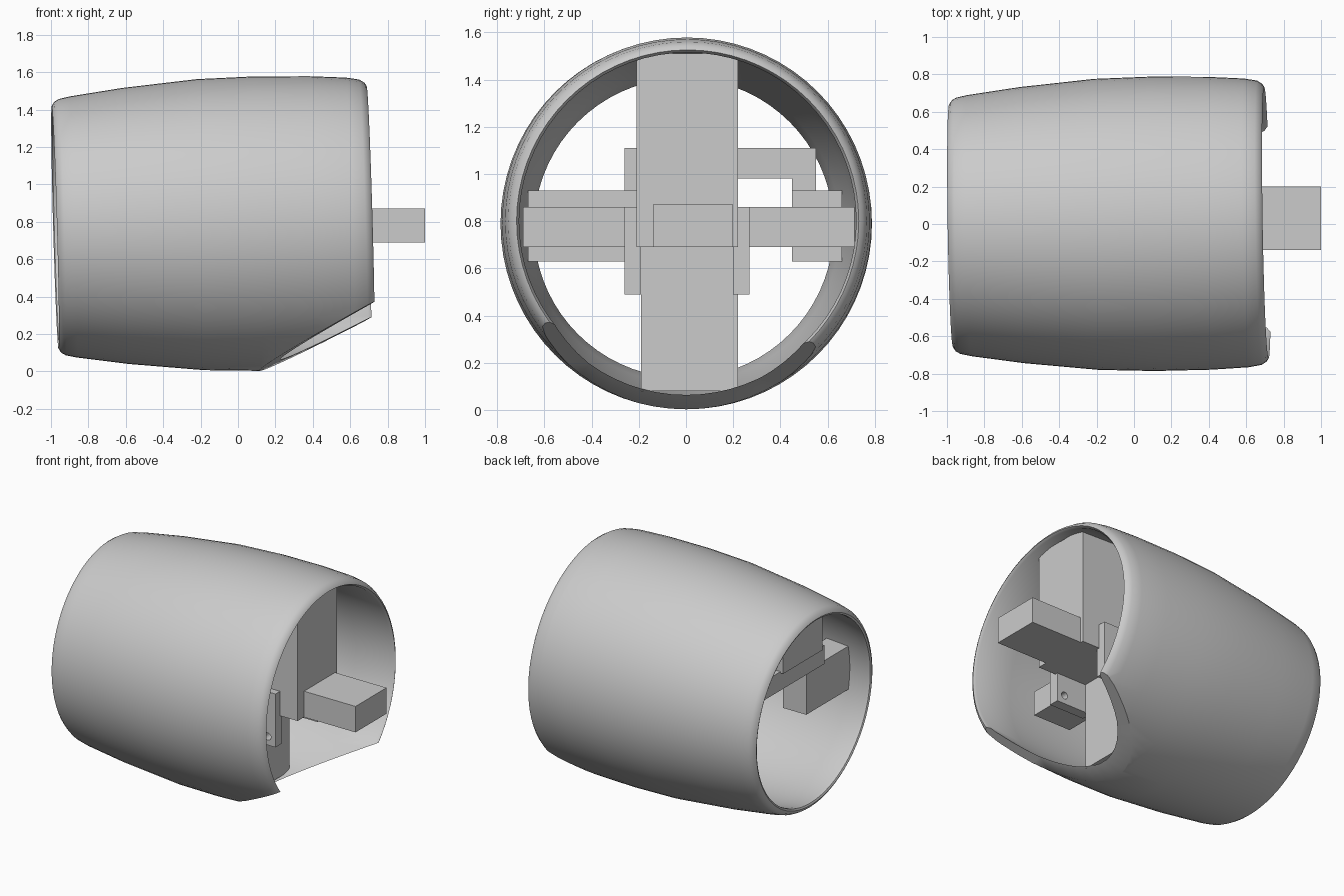
import bpy, bmesh, math
from mathutils import Vector

cube = bpy.data.objects.get("Cube")
if cube:
    bpy.data.objects.remove(cube, do_unlink=True)

grey = bpy.data.materials.new("light_grey")
grey.use_nodes = True
grey.diffuse_color = (0.6, 0.6, 0.6, 1)
grey.node_tree.nodes["Principled BSDF"].inputs["Base Color"].default_value = (0.6, 0.6, 0.6, 1)


def finish(name, bm):
    bmesh.ops.recalc_face_normals(bm, faces=bm.faces)
    mesh = bpy.data.meshes.new(name)
    bm.to_mesh(mesh)
    bm.free()
    mesh.materials.append(grey)
    obj = bpy.data.objects.new(name, mesh)
    bpy.context.collection.objects.link(obj)
    return obj


def box(name, xs, ys, zs):
    bm = bmesh.new()
    bmesh.ops.create_cube(bm, size=1)
    for v in bm.verts:
        v.co = [lo + (c + 0.5) * (hi - lo) for c, (lo, hi) in zip(v.co, (xs, ys, zs))]
    return finish(name, bm)


def drill(obj, centre, axis, radius):
    # round hole cut by a hidden cylinder
    bm = bmesh.new()
    bmesh.ops.create_cone(bm, cap_ends=True, segments=20, radius1=radius, radius2=radius, depth=0.2)
    turn = Vector((0, 0, 1)).rotation_difference(Vector(axis))
    for v in bm.verts:
        v.co = turn @ v.co + Vector(centre)
    cutter = finish(obj.name + "_hole_cutter", bm)
    cutter.hide_render = True
    cutter.hide_viewport = True
    mod = obj.modifiers.new("hole", "BOOLEAN")
    mod.operation = "DIFFERENCE"
    mod.object = cutter


# barrel shell: closed wall profile (x, radius) swept around a slightly tilted axis
profile = [(-.978, .648), (-.965, .67), (-.94, .685), (-.88, .698), (-.6, .738), (-.2, .778),
           (.1, .787), (.4, .783), (.6, .772), (.67, .76), (.698, .742), (.708, .725),
           (.69, .714), (.4, .728), (0, .728), (-.4, .71), (-.8, .66), (-.95, .635), (-.972, .636)]
SEG = 72
bm = bmesh.new()
rings = []
for i in range(SEG):
    a = math.tau * i / SEG
    ring = []
    for x, r in profile:
        y, h = r * math.cos(a), r * math.sin(a)
        ring.append(bm.verts.new((x - .028 * h - .016 * y, y + .01 * x, .788 + h + .018 * x)))
    rings.append(ring)
n = len(profile)
for i in range(SEG):
    p, q = rings[i], rings[(i + 1) % SEG]
    for j in range(n):
        k = (j + 1) % n
        bm.faces.new((p[j], p[k], q[k], q[j]))

# sloping cut under the open end
cut = bmesh.ops.bisect_plane(bm, geom=bm.verts[:] + bm.edges[:] + bm.faces[:],
                             plane_co=(.13, 0, .01), plane_no=(.54, -.067, -1), clear_outer=True)
rim = [e for e in cut["geom_cut"] if isinstance(e, bmesh.types.BMEdge)]
bmesh.ops.triangle_fill(bm, edges=rim, use_beauty=True)
shell = finish("barrel_shell", bm)
bpy.ops.object.select_all(action="DESELECT")
shell.select_set(True)
bpy.context.view_layer.objects.active = shell
bpy.ops.object.shade_smooth_by_angle(angle=math.radians(40))

# crossed inner beams
box("output_bar", (.58, 1), (-.14, .2), (.69, .87))
box("upper_block", (0, .605), (-.21, .22), (.69, 1.51))
box("lower_post", (-.1, .24), (-.19, .22), (.08, .69))
box("cross_beam", (-.05, .24), (-.69, .715), (.69, .86))

# cheeks beside the lower post
for side, ys in (("right", (-.26, -.19)), ("left", (.2, .27))):
    cheek = box(side + "_cheek", (.2, .47), ys, (.49, .86))
    drill(cheek, (.41, sum(ys) / 2, .55), (0, 1, 0), .025)

# rear bracket
box("rear_post", (-.9, -.7), (-.21, .22), (1.1, 1.41))
box("rear_arm", (-.88, -.65), (-.26, .55), (.98, 1.11))
box("rear_arm_foot", (-.79, -.65), (-.26, -.2), (.9, .99))
box("rear_arm_link", (-.79, -.65), (.45, .55), (.9, .99))
block = box("rear_right_block", (-.79, -.61), (-.67, -.19), (.63, .93))
drill(block, (-.79, -.24, .77), (1, 0, 0), .025)
box("rear_left_block", (-.79, -.61), (.45, .66), (.63, .93))
